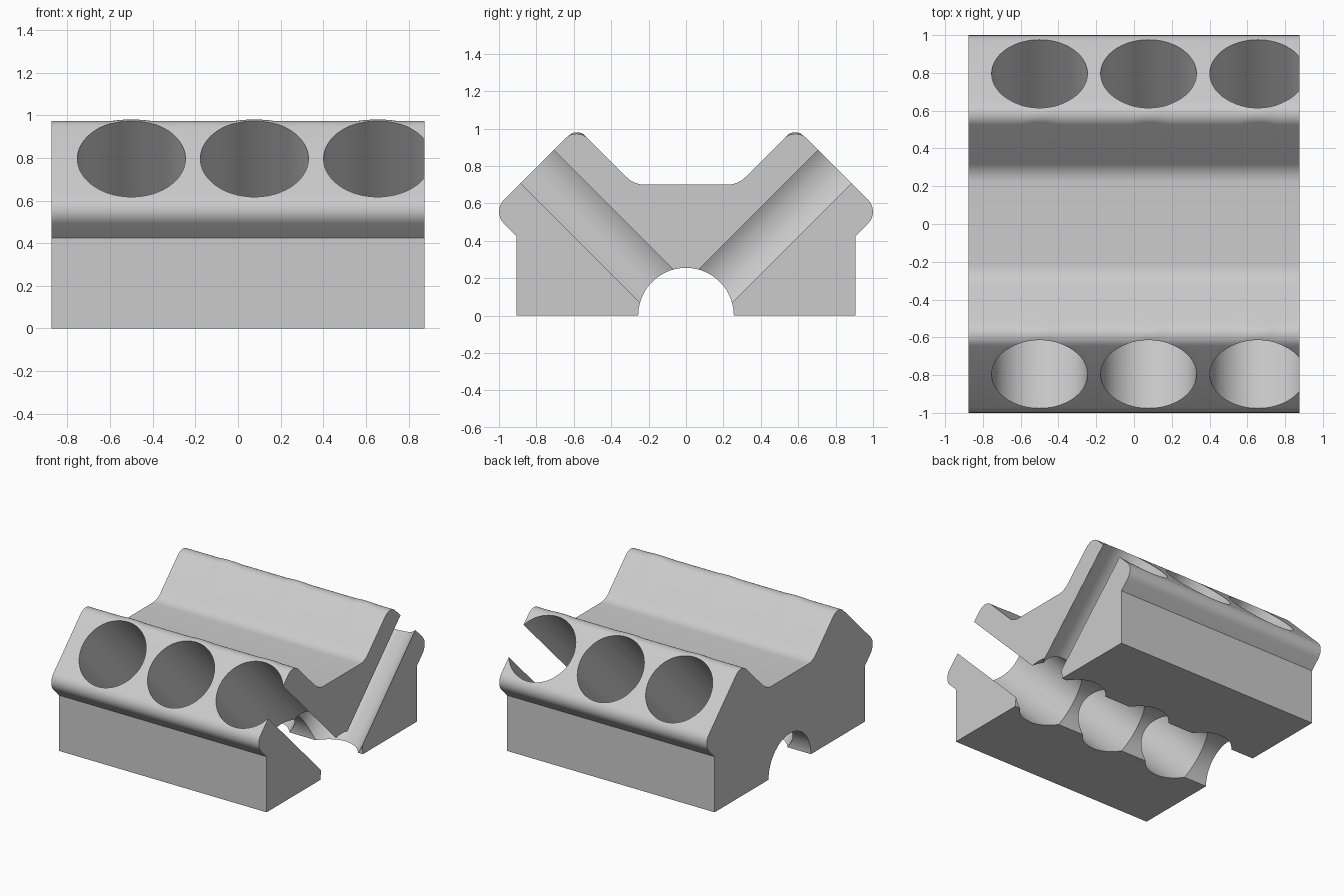
import bpy, bmesh
from math import sqrt, pi, sin, cos
from mathutils import Vector, Matrix

if "Cube" in bpy.data.objects:
    bpy.data.objects.remove(bpy.data.objects["Cube"])

HALF_LEN = 0.875
BORE_X = (-0.5, 0.077, 0.655)
BORE_R, CRANK_R = 0.2535, 0.2555


def fillet(prev, corner, nxt, r, n=8):
    """Arc points rounding a corner with radius r."""
    p, c, q = Vector(prev), Vector(corner), Vector(nxt)
    a, b = (p - c).normalized(), (q - c).normalized()
    half = a.angle(b) / 2
    centre = c + (a + b).normalized() * (r / sin(half))
    t = r / (sin(half) / cos(half))
    u, v = c + a * t - centre, c + b * t - centre
    ang = u.angle(v)
    return [centre + (u * sin((1 - k / n) * ang) + v * sin(k / n * ang)) / sin(ang)
            for k in range(n + 1)]


def ridge_radius(x):
    """The ridge rounding tightens slightly beside each bore."""
    r = 0.085
    for cx in BORE_X:
        d = abs(x - cx)
        if d < BORE_R:
            r = min(r, 0.32 - sqrt(BORE_R ** 2 - d * d))
    return r


def half_profile(x):
    foot, hip = (0.905, 0), (0.905, 0.424)
    shoulder, ridge, valley, mid = (1.037, 0.556), (0.585, 1.008), (0.277, 0.7), (0, 0.7)
    pts = [Vector(foot), Vector(hip)]
    pts += fillet(hip, shoulder, ridge, 0.09)
    pts += fillet(shoulder, ridge, valley, ridge_radius(x))
    pts += fillet(ridge, valley, mid, 0.14)
    return pts


def make_object(name, bm):
    bmesh.ops.recalc_face_normals(bm, faces=bm.faces[:])
    me = bpy.data.meshes.new(name)
    bm.to_mesh(me)
    bm.free()
    ob = bpy.data.objects.new(name, me)
    bpy.context.collection.objects.link(ob)
    return ob


def cylinder_cutter(name, radius, start, end):
    start, end = Vector(start), Vector(end)
    d = end - start
    bm = bmesh.new()
    mat = Matrix.Translation((start + end) / 2) @ d.to_track_quat('Z', 'Y').to_matrix().to_4x4()
    bmesh.ops.create_cone(bm, cap_ends=True, segments=96, radius1=radius, radius2=radius,
                          depth=d.length, matrix=mat)
    ob = make_object(name, bm)
    ob.hide_render = True
    return ob


# V-shaped block lofted along its length
bm = bmesh.new()
rings = []
N = 70
for i in range(N + 1):
    x = -HALF_LEN + 2 * HALF_LEN * i / N
    right = half_profile(x)
    loop = right + [Vector((-p.x, p.y)) for p in reversed(right)]
    rings.append([bm.verts.new((x, p.x, p.y)) for p in loop])
for a, b in zip(rings, rings[1:]):
    for j in range(len(a)):
        k = (j + 1) % len(a)
        bm.faces.new((a[j], a[k], b[k], b[j]))
bm.faces.new(rings[0])
bm.faces.new(rings[-1])
block = make_object("engine_block", bm)

# Crank tunnel and two banks of angled bores
cutters = [cylinder_cutter("crank_cutter", CRANK_R, (-1.2, 0, 0), (1.2, 0, 0))]
for side in (-1, 1):
    for cx in BORE_X:
        cutters.append(cylinder_cutter("bore_cutter", BORE_R, (cx, 0, 0), (cx, side * 1.1, 1.1)))

bpy.context.view_layer.objects.active = block
block.select_set(True)
for c in cutters:
    mod = block.modifiers.new("cut", 'BOOLEAN')
    mod.operation = 'DIFFERENCE'
    mod.solver = 'EXACT'
    mod.object = c
    bpy.ops.object.modifier_apply(modifier=mod.name)
for c in cutters:
    bpy.data.objects.remove(c)

bpy.ops.object.shade_smooth_by_angle(angle=pi / 6)
